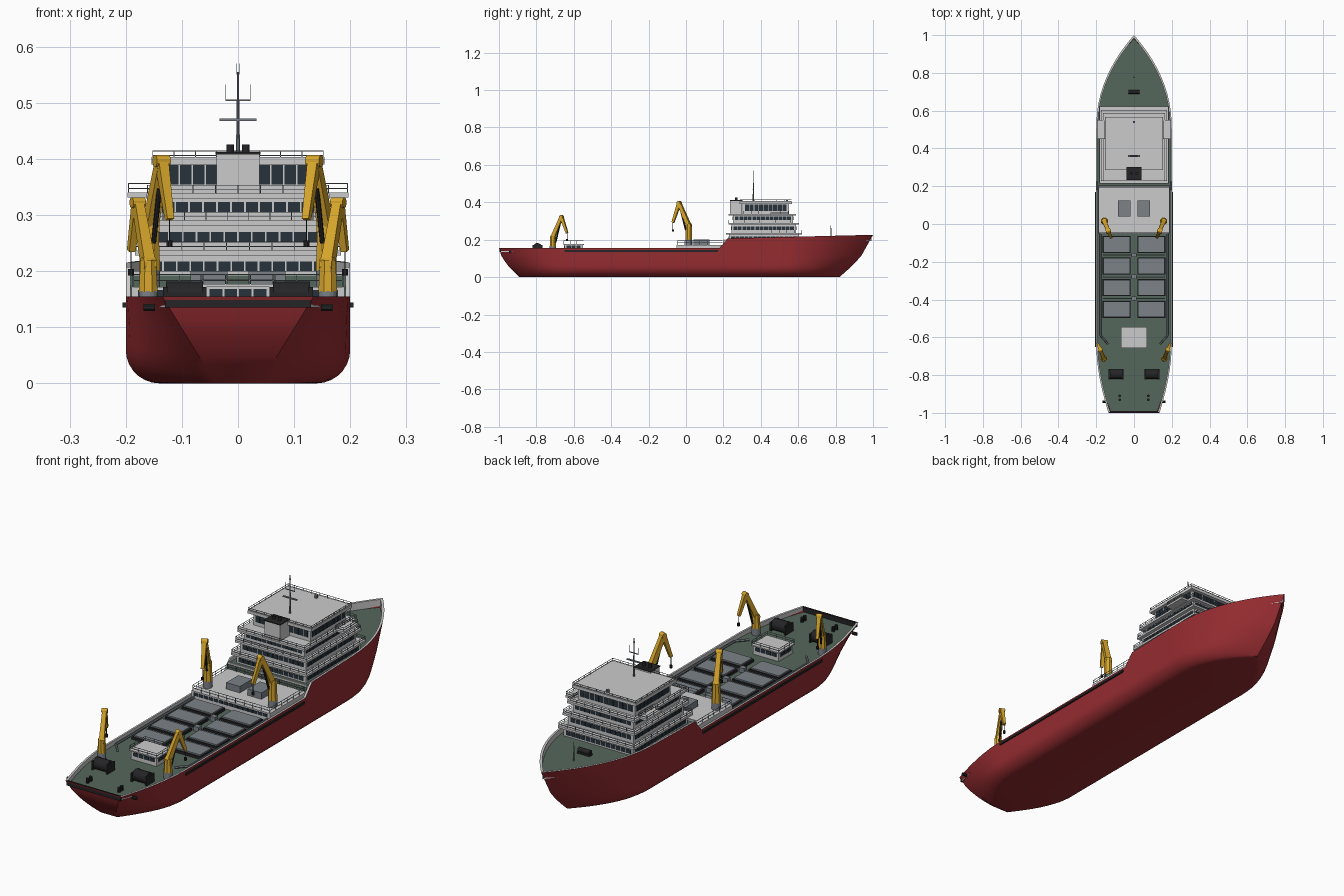
import bpy, bmesh, math
from mathutils import Vector, Matrix

if "Cube" in bpy.data.objects:
    bpy.data.objects.remove(bpy.data.objects["Cube"])


def mat(name, r, g, b):
    m = bpy.data.materials.new(name)
    m.diffuse_color = (r, g, b, 1)
    m.use_nodes = True
    m.node_tree.nodes["Principled BSDF"].inputs["Base Color"].default_value = m.diffuse_color
    return m


RED = mat("hull_red", .30, .025, .03)
GREEN = mat("deck_green", .09, .135, .105)
WHITE = mat("house_white", .68, .67, .66)
GLASS = mat("window_dark", .02, .032, .042)
GREY = mat("hatch_grey", .2, .225, .25)
BLACK = mat("fitting_black", .018, .018, .02)
YELLOW = mat("crane_yellow", .68, .38, .025)


def obj(name, bm, m, smooth=False):
    bmesh.ops.recalc_face_normals(bm, faces=bm.faces)
    me = bpy.data.meshes.new(name)
    bm.to_mesh(me)
    bm.free()
    o = bpy.data.objects.new(name, me)
    bpy.context.collection.objects.link(o)
    me.materials.append(m)
    if smooth:
        bpy.ops.object.select_all(action='DESELECT')
        o.select_set(True)
        bpy.context.view_layer.objects.active = o
        bpy.ops.object.shade_smooth_by_angle(angle=math.radians(35))
    return o


def box(bm, x0, x1, y0, y1, z0, z1):
    M = Matrix.Translation(((x0 + x1) / 2, (y0 + y1) / 2, (z0 + z1) / 2))
    bmesh.ops.create_cube(bm, size=1, matrix=M @ Matrix.Diagonal((x1 - x0, y1 - y0, z1 - z0, 1)))


def rod(bm, p, q, r, r2=None, n=4):
    p, q = Vector(p), Vector(q)
    R = (q - p).to_track_quat('Z', 'Y').to_matrix().to_4x4() @ Matrix.Rotation(math.pi / n, 4, 'Z')
    bmesh.ops.create_cone(bm, cap_ends=True, segments=n, radius1=r, radius2=r if r2 is None else r2,
                          depth=(q - p).length, matrix=Matrix.Translation((p + q) / 2) @ R)


def one(name, m, *dims):
    bm = bmesh.new()
    box(bm, *dims)
    return obj(name, bm, m)


def railing(bm, x0, x1, y0, y1, z, h):
    c = [(x0, y0), (x1, y0), (x1, y1), (x0, y1)]
    for i in range(4):
        a, b = Vector(c[i]), Vector(c[(i + 1) % 4])
        for k in (.5, 1):
            rod(bm, (*a, z + h * k), (*b, z + h * k), .0011)
        n = max(1, round((b - a).length / .04))
        for j in range(n):
            p = a.lerp(b, j / n)
            rod(bm, (*p, z), (*p, z + h), .0011)


def panes(bm, hx, y0, y1, z0, z1, pitch=.024, gap=.003):
    # window panes on all four walls of a house
    nx, ny = round(2 * (hx - .01) / pitch), round((y1 - y0 - .02) / pitch)
    for i in range(nx):
        w = 2 * (hx - .01) / nx
        a = -hx + .01 + i * w
        for y in (y0, y1):
            box(bm, a + gap / 2, a + w - gap / 2, y - .002, y + .002, z0, z1)
    for i in range(ny):
        w = (y1 - y0 - .02) / ny
        a = y0 + .01 + i * w
        for x in (-hx, hx):
            box(bm, x - .002, x + .002, a + gap / 2, a + w - gap / 2, z0, z1)


# Hull form
R = .06
LEVELS = [(.2 - R + R * math.sin(a), R - R * math.cos(a)) for a in [math.pi / 2 * i / 7 for i in range(8)]]
LEVELS += [(.2, .085), (.2, .115), (.2, None)]
ST = [-1, -.97, -.93, -.88, -.83, -.78, -.72, -.65, -.4, 0, .18, .2, .2005, .225, .35, .5]
ST += [.5 + .5 * math.sin(math.pi / 2 * i / 16) for i in range(1, 17)]


def top(s):
    if s < .18:
        return .155
    return .155 + .052 * (s - .18) / .045 if s < .225 else .207 + .019 * (s - .225) / .775


def hull_pt(s, wz, z):
    y, w = s, wz
    if s < -.65:
        u = (s + .65) / -.35
        end = -1 + .11 * max(0, 1 - z / .155) ** 1.6
        y = -.65 + u * (end + .65)
        w = wz + (.04 + .095 * min(1, z / .155) - wz) * u ** 1.7
    elif s > .5:
        u = (s - .5) / .5
        y = .5 + u * (.5 - .18 * max(0, 1 - z / .226) ** 1.5)
        w = wz * max(0, 1 - u ** 2.2)
    return w, y, z


def loft(rows, cap=False):
    bm = bmesh.new()
    V = [[bm.verts.new(p) for p in r] for r in rows]
    n = len(V[0])
    for a, b in zip(V, V[1:]):
        for j in range(n - 1):
            bm.faces.new((a[j], a[j + 1], b[j + 1], b[j]))
    if cap:
        for j in range(n // 2 - 1):
            bm.faces.new((V[0][j], V[0][n - 1 - j], V[0][n - 2 - j], V[0][j + 1]))
    bmesh.ops.remove_doubles(bm, verts=bm.verts, dist=1e-5)
    return bm


rows, inner, decks = [], [], []
for s in ST:
    half = [hull_pt(s, w, top(s) if z is None else z) for w, z in LEVELS]
    rows.append([(-x, y, z) for x, y, z in reversed(half)] + half)
    x, y, z = half[-1]
    xi, yi = max(0, x - .008), y * .993
    d = .135 if s <= .2 else .192
    inner.append([(x, y, z), (xi, yi, z), (xi, yi, d)])
    decks.append([(-xi, yi, d), (xi, yi, d)])
obj("hull", loft(rows, True), RED, True)
obj("deck", loft(decks), GREEN)
for sx, side in ((-1, "left"), (1, "right")):
    obj(side + "_bulwark", loft([[(sx * x, y, z) for x, y, z in r] for r in inner]), WHITE)
    one(side + "_fender", BLACK, sx * .202 - .004, sx * .202 + .004, -.65, .17, .135, .144)
one("stern_bulwark", BLACK, -.13, .13, -.998, -.99, .135, .155)
one("forecastle_bulkhead", WHITE, -.192, .192, .2, .207, .135, .2)

# Cargo hatches with lips and centre fittings
bm, lids = bmesh.new(), bmesh.new()
fit = bmesh.new()
for y in (-.108, -.222, -.337, -.452):
    for x in (-.092, .092):
        box(bm, x - .074, x + .074, y - .045, y + .045, .13, .146)
        box(lids, x - .068, x + .068, y - .039, y + .039, .14, .152)
    if y > -.4:
        box(fit, -.165, .165, y - .06, y - .054, .135, .143)
        box(fit, -.012, .012, y - .068, y - .046, .135, .155)
obj("hatch_coamings", bm, BLACK)
obj("hatch_lids", lids, GREY)
obj("hatch_fittings", fit, GREY)
bm = bmesh.new()
for s in (-1, 1):
    rod(bm, (s * .178, -.05, .146), (s * .178, -.59, .146), .005, n=6)
    rod(bm, (s * .178, -.59, .146), (s * .138, -.635, .146), .005, n=6)
obj("deck_pipes", bm, GREY)

# Midship platform with two lockers
one("midship_platform", WHITE, -.19, .19, -.05, .2, .135, .172)
bm, rails, win = bmesh.new(), bmesh.new(), bmesh.new()
for x in (-.052, .052):
    box(bm, x - .033, x + .033, .04, .125, .172, .2)
obj("platform_lockers", bm, GREY)
railing(rails, -.187, .187, -.047, .195, .172, .022)
panes(win, .19, -.05, -.03, .153, .166)

# Aft deckhouse
one("aft_house", WHITE, -.062, .062, -.65, -.552, .135, .172)
one("aft_house_roof", WHITE, -.068, .068, -.656, -.546, .172, .177)
panes(win, .062, -.65, -.552, .152, .168)
railing(rails, -.066, .066, -.654, -.548, .177, .017)

# Accommodation block: stacked tiers, each under a projecting deck
TIERS = [(.168, .23, .605, .19, .236, .199, .217), (.158, .243, .588, .236, .289, .252, .27),
         (.147, .25, .572, .289, .337, .305, .323), (.138, .303, .55, .337, .398, .354, .389)]
walls, slabs = bmesh.new(), bmesh.new()
for i, (hx, y0, y1, z0, z1, w0, w1) in enumerate(TIERS):
    box(walls, -hx, hx, y0, y1, z0, z1)
    panes(win, hx, y0, y1, w0, w1)
    o = .016
    ya = .228 if i == 2 else y0 - o
    box(slabs, -hx - o, hx + o, ya, y1 + o, z1 - .008, z1 + (.005 if i == 3 else .001))
    railing(rails, -hx - o + .002, hx + o - .002, ya + .002, y1 + o - .002, z1, .016)
for s in (-1, 1):
    box(slabs, s * .175 - .022, s * .175 + .022, .45, .55, .331, .34)
    railing(rails, s * .175 - .02, s * .175 + .02, .452, .548, .338, .018)
obj("accommodation_walls", walls, WHITE)
obj("accommodation_decks", slabs, WHITE)
obj("windows", win, GLASS)
obj("railings", rails, GREY)

# Funnel with exhausts
one("funnel", WHITE, -.038, .038, .236, .3, .335, .408)
bm = bmesh.new()
box(bm, -.04, .04, .234, .302, .408, .412)
for x in (-.014, .014):
    rod(bm, (x, .268, .41), (x, .268, .426), .007, n=12)
obj("funnel_cap", bm, BLACK)

# Main mast with yards, aerials; foremast
bm = bmesh.new()
rod(bm, (0, .36, .4), (0, .36, .47), .004, .003, 8)
rod(bm, (0, .36, .47), (0, .36, .555), .003, .0015, 8)
box(bm, -.033, .033, .356, .364, .468, .472)
box(bm, -.022, .022, .3585, .3615, .503, .506)
for x, a, b in ((-.022, .503, .533), (.022, .503, .533), (-.003, .55, .57), (.003, .55, .57)):
    rod(bm, (x, .36, a), (x, .36, b), .001)
rod(bm, (0, .775, .19), (0, .775, .275), .003, .0015, 8)
rod(bm, (0, .54, .4), (0, .54, .414), .007, n=8)
obj("masts", bm, GREY)

# Windlass, mooring winches and bollards
bm = bmesh.new()
rod(bm, (-.028, .7, .206), (.028, .7, .206), .011, n=12)
box(bm, -.03, .03, .69, .71, .19, .2)
for s in (-1, 1):
    rod(bm, (s * .062, -.795, .157), (s * .128, -.795, .157), .025, n=16)
    for x in (.06, .13):
        box(bm, s * x - .004, s * x + .004, -.822, -.768, .135, .172)
    for y in (-.91, -.93):
        rod(bm, (s * .076, y, .135), (s * .076, y, .155), .007, n=10)
    rod(bm, (s * .148, -.94, .135), (s * .168, -.94, .135), .007, n=8)
obj("deck_machinery", bm, BLACK)


# Knuckle-boom cranes
def crane(name, x, y, zb, zc, pts, hook, d, w):
    d = Vector(d).normalized()
    at = lambda a, z: (x + d.x * a, y + d.y * a, z)
    ped, arm, tackle = bmesh.new(), bmesh.new(), bmesh.new()
    rod(ped, (x, y, zb), (x, y, zb + .03), w * .85, n=16)
    rod(arm, (x, y, zb + .028), (x, y, zc), w * .9, w * .75, 8)
    foot, peak, tip = [at(*p) for p in pts]
    rod(arm, foot, peak, w * .75, w * .6)
    rod(arm, peak, tip, w * .62, w * .42)
    side = Vector((-d.y, d.x, 0)) * w * .6
    rod(arm, Vector(peak) - side, Vector(peak) + side, w * .5, n=12)
    rod(arm, Vector(foot) - side, Vector(foot) + side, w * .65, n=12)
    mid = Vector(foot).lerp(Vector(peak), .6)
    rod(tackle, at(w * .8, zc - .035), mid + Vector((d.x, d.y, 0)) * w * .5, w * .2, n=8)
    rod(tackle, tip, (tip[0], tip[1], hook), .0015)
    rod(tackle, (tip[0], tip[1], hook + .012), (tip[0], tip[1], hook), .006, n=8)
    obj(name + "_pedestal", ped, GREY)
    obj(name, arm, YELLOW)
    obj(name + "_tackle", tackle, BLACK)


for s, side in ((-1, "left"), (1, "right")):
    crane(side + "_midship_crane", s * .157, .015, .172, .285,
          ((0, .275), (.055, .396), (.092, .292)), .243, (-s * .035, -.085), .022)
    crane(side + "_aft_crane", s * .16, -.712, .135, .22,
          ((0, .212), (.05, .322), (.082, .236)), .192, (s * .03, .075), .02)
